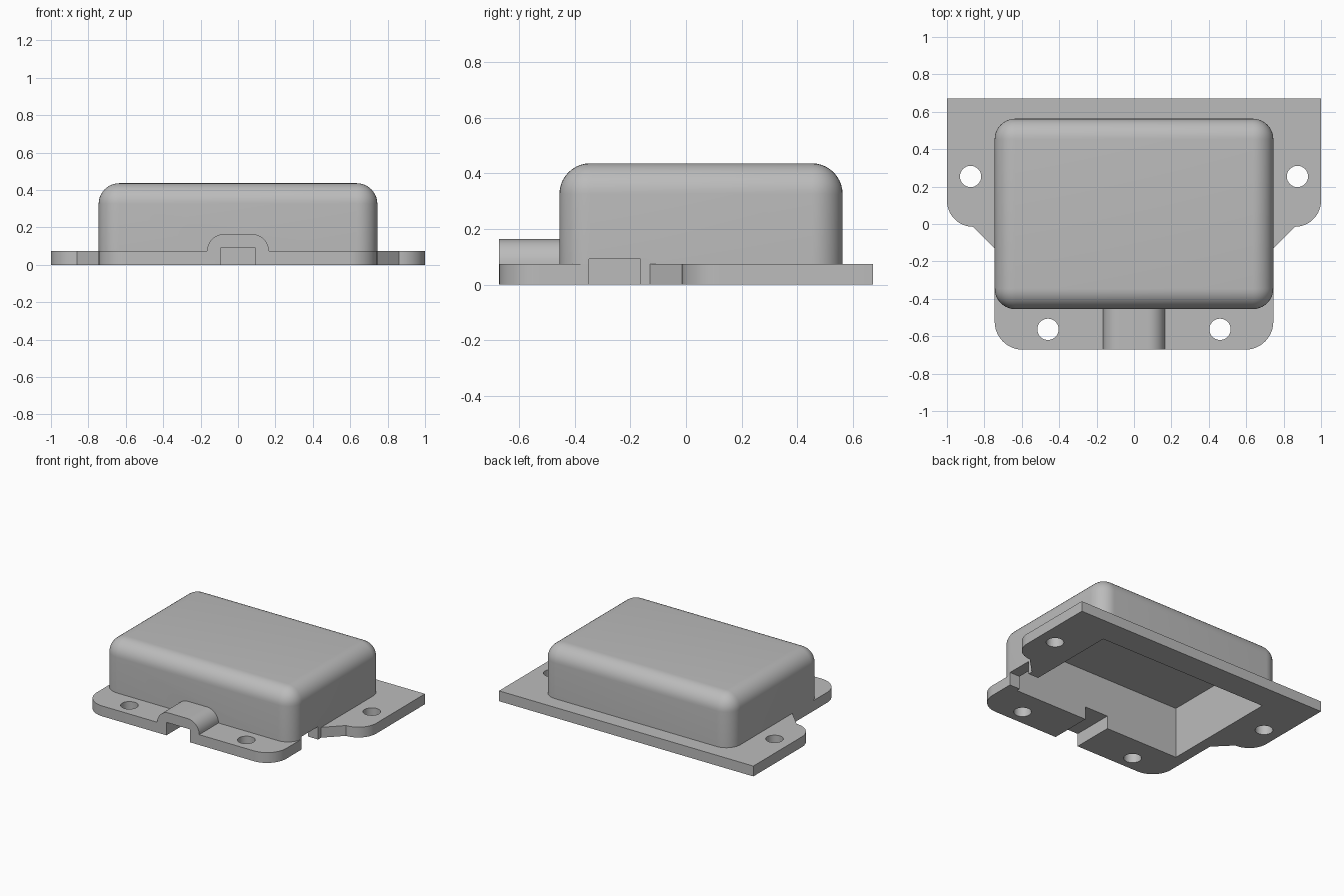
import bpy, bmesh, math

if "Cube" in bpy.data.objects:
    bpy.data.objects.remove(bpy.data.objects["Cube"])

grey = bpy.data.materials.new("plain grey")
grey.use_nodes = True
COLOUR = (0.5, 0.5, 0.5, 1)
grey.diffuse_color = COLOUR
grey.node_tree.nodes["Principled BSDF"].inputs["Base Color"].default_value = COLOUR

PLATE = 0.0735    # flange thickness
SIDE = 0.745      # half width of the cover
FRONT, BACK = -0.455, 0.563
EDGE = 0.672      # half depth of the flange
HEIGHT = 0.436
CHANNEL = 0.092   # half width and height of the cable openings


def add_object(name, bm):
    bmesh.ops.recalc_face_normals(bm, faces=bm.faces)
    mesh = bpy.data.meshes.new(name)
    bm.to_mesh(mesh)
    bm.free()
    mesh.materials.append(grey)
    obj = bpy.data.objects.new(name, mesh)
    bpy.context.collection.objects.link(obj)
    return obj


def box(name, low, high, radius=0):
    """Box between two corners; a radius rounds all but the bottom edges."""
    bm = bmesh.new()
    bmesh.ops.create_cube(bm, size=1)
    for v in bm.verts:
        v.co = [h if c > 0 else l for c, l, h in zip(v.co, low, high)]
    if radius:
        edges = [e for e in bm.edges if max(v.co.z for v in e.verts) > low[2]]
        bmesh.ops.bevel(bm, geom=edges, offset=radius, segments=10,
                        profile=0.5, affect='EDGES')
    return add_object(name, bm)


def prism(name, points, vector):
    bm = bmesh.new()
    face = bm.faces.new([bm.verts.new(p) for p in points])
    new = bmesh.ops.extrude_face_region(bm, geom=[face])["geom"]
    bmesh.ops.translate(bm, vec=vector,
                        verts=[g for g in new if isinstance(g, bmesh.types.BMVert)])
    return add_object(name, bm)


def arc(cx, cy, r, start, end, steps=12):
    angles = [math.radians(start + (end - start) * i / steps) for i in range(steps + 1)]
    return [(cx + r * math.cos(a), cy + r * math.sin(a)) for a in angles]


def combine(target, tool, operation):
    mod = target.modifiers.new(operation.lower(), 'BOOLEAN')
    mod.operation, mod.solver, mod.object = operation, 'EXACT', tool
    bpy.context.view_layer.objects.active = target
    bpy.ops.object.modifier_apply(modifier=mod.name)
    bpy.data.objects.remove(tool)


# Mounting flange: left half outline, mirrored
half = [(1, EDGE)] + arc(0.86, 0.125, 0.14, 0, -90)
half += [(SIDE, -0.13)] + arc(SIDE - 0.15, -EDGE + 0.15, 0.15, 0, -90)
outline = half + [(-x, y) for x, y in reversed(half)]
enclosure = prism("enclosure", [(x, y, 0) for x, y in outline], (0, 0, PLATE))

# Rounded cover
cover = box("cover", (-SIDE, FRONT, 0.03), (SIDE, BACK, HEIGHT), 0.11)
combine(enclosure, cover, 'UNION')

# Raised cable hump at the front
top = arc(0.075, PLATE, 0.09, 0, 90)
hump = [(0.165, 0.03)] + top + [(-x, z) for x, z in reversed(top)] + [(-0.165, 0.03)]
combine(enclosure, prism("cable_hump", [(x, -EDGE, z) for x, z in hump],
                         (0, FRONT + EDGE + 0.03, 0)), 'UNION')

# Open cavity underneath
combine(enclosure, box("cavity", (-SIDE + 0.08, FRONT + 0.08, -0.1),
                       (SIDE - 0.08, BACK - 0.077, HEIGHT - 0.075)), 'DIFFERENCE')

# Front cable channel and left side opening
combine(enclosure, box("front_channel", (-CHANNEL, -0.8, -0.1),
                       (CHANNEL, FRONT + 0.15, CHANNEL)), 'DIFFERENCE')
combine(enclosure, box("side_opening", (SIDE - 0.15, -0.256 - CHANNEL, -0.1),
                       (SIDE + 0.1, -0.256 + CHANNEL, CHANNEL)), 'DIFFERENCE')

# Screw holes
for side in (-1, 1):
    for x, y in ((0.874, 0.254), (0.46, -0.563)):
        ring = arc(side * x, y, 0.057, 0, 360, 32)[:-1]
        combine(enclosure, prism("screw_hole", [(px, py, -0.1) for px, py in ring],
                                 (0, 0, 0.3)), 'DIFFERENCE')

# Smooth the rounded surfaces, keep real edges sharp
bpy.ops.object.select_all(action='DESELECT')
enclosure.select_set(True)
bpy.context.view_layer.objects.active = enclosure
bpy.ops.object.shade_smooth_by_angle(angle=math.radians(30))
